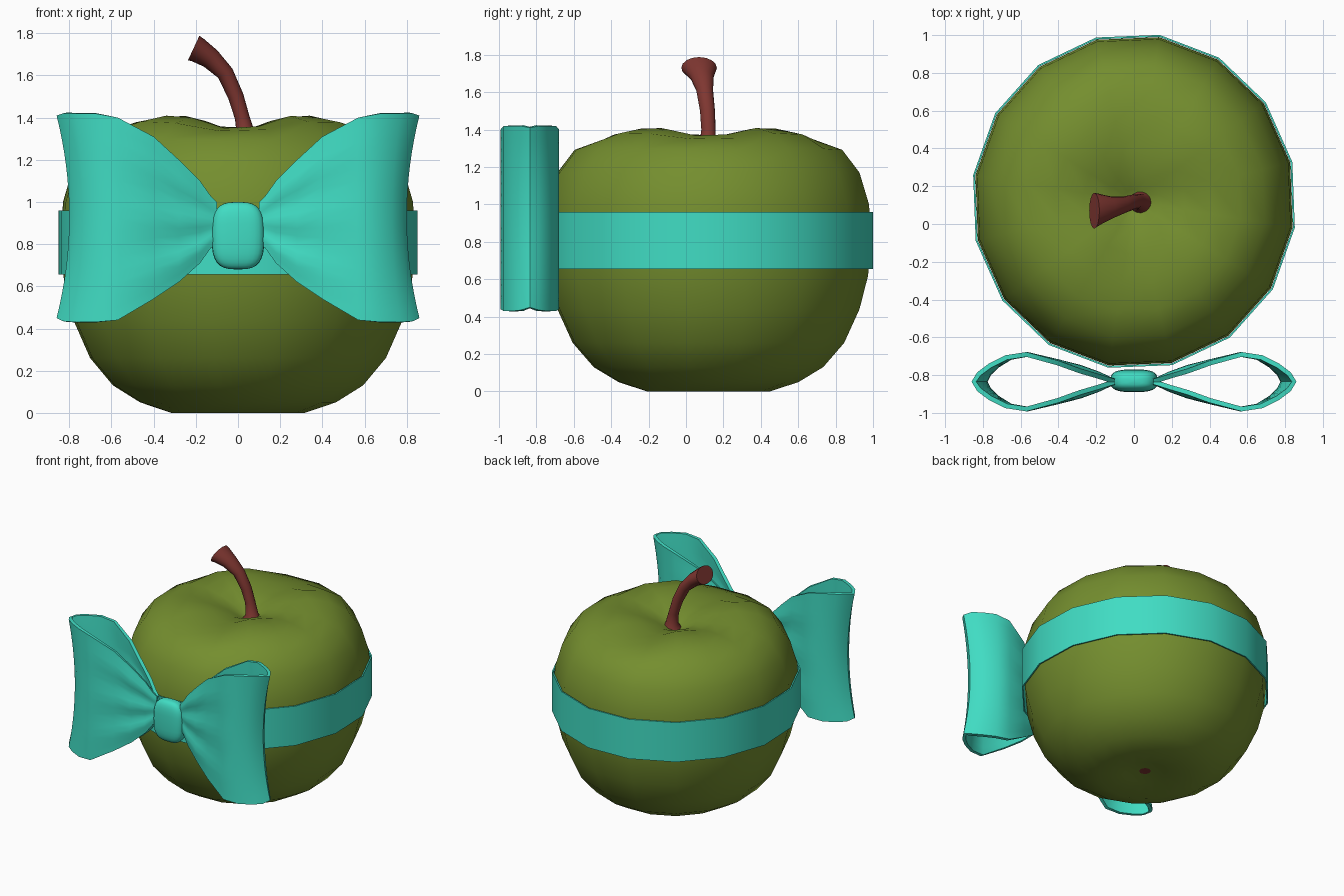
import bpy, bmesh, math
from math import sin, cos, pi, radians

if "Cube" in bpy.data.objects:
    bpy.data.objects.remove(bpy.data.objects["Cube"])

CY = 0.12                      # apple centre in y
SEG, OFF = 16, radians(13.5)   # sides of apple and ribbon


def material(name, rgb):
    m = bpy.data.materials.new(name)
    m.diffuse_color = (*rgb, 1)
    m.use_nodes = True
    m.node_tree.nodes["Principled BSDF"].inputs["Base Color"].default_value = m.diffuse_color
    return m


GREEN = material("apple_green", (0.175, 0.27, 0.028))
BROWN = material("stem_brown", (0.21, 0.037, 0.03))
TEAL = material("ribbon_teal", (0.052, 0.72, 0.55))


def grid_object(name, rows, mats, closed=True, caps=()):
    """Loft rows of points into a surface; caps lists row indices to fill."""
    bm = bmesh.new()
    vs = [[bm.verts.new(p) for p in row] for row in rows]
    n = len(rows[0])
    for a, b in zip(vs, vs[1:]):
        for j in range(n if closed else n - 1):
            k = (j + 1) % n
            bm.faces.new((a[j], a[k], b[k], b[j]))
    for c in caps:
        bm.faces.new(vs[c] if c else vs[c][::-1])
    me = bpy.data.meshes.new(name)
    bm.to_mesh(me)
    bm.free()
    ob = bpy.data.objects.new(name, me)
    bpy.context.collection.objects.link(ob)
    for m in mats:
        me.materials.append(m)
    return ob


def finish(ob, angle=45):
    bpy.ops.object.select_all(action='DESELECT')
    ob.select_set(True)
    bpy.context.view_layer.objects.active = ob
    if ob.modifiers:
        bpy.ops.object.convert(target='MESH')
    bpy.ops.object.shade_smooth_by_angle(angle=radians(angle))


# Apple body: lathed profile with four soft lobes around the top
profile = [(.04, .04), (.14, .03), (.32, 0), (.47, .05), (.60, .13), (.71, .26),
           (.79, .44), (.835, .62), (.85, .82), (.84, 1.0), (.79, 1.17), (.70, 1.30),
           (.57, 1.385), (.42, 1.414), (.27, 1.39), (.14, 1.335), (.06, 1.29), (.01, 1.27)]
rows = []
for r, z in profile:
    w = max(0, 1 - ((r - .42) / .3) ** 2) if z > 1.1 else 0
    row = []
    for i in range(SEG):
        a = OFF + 2 * pi * i / SEG
        dip = .07 if abs(sin(a)) > .7 else .05
        row.append((r * cos(a), CY + r * 1.035 * sin(a), z - w * dip * cos(2 * a) ** 2))
    rows.append(row)
apple = grid_object("apple_body", rows, [GREEN, BROWN], caps=(0, -1))
for p in apple.data.polygons:          # brown spot under the apple
    if p.center.z < .2 and math.hypot(p.center.x, p.center.y - CY) < .03:
        p.material_index = 1
finish(apple, 60)

# Stem: bent tube flaring to a slanted oval end (x, y, z, tilt, radius, y radius)
stem_path = [(.04, .11, 1.25, 0, .085, .085), (.04, .115, 1.31, 5, .045, .045),
             (.02, .12, 1.40, 12, .035, .038), (-.01, .115, 1.50, 20, .037, .04),
             (-.06, .10, 1.61, 33, .04, .045), (-.13, .085, 1.68, 50, .05, .062),
             (-.19, .075, 1.72, 62, .06, .086), (-.21, .07, 1.73, 65, .064, .095)]
rows = []
for x, y, z, tilt, rp, ry in stem_path:
    t = radians(tilt)
    rows.append([(x + rp * cos(a) * cos(t), y + ry * sin(a), z + rp * cos(a) * sin(t))
                 for a in (2 * pi * i / 16 for i in range(16))])
finish(grid_object("stem", rows, [BROWN], caps=(0, -1)))

# Ribbon band: thin ring around the apple
rows = []
for d, z in ((0, .655), (.01, .655), (.01, .96), (0, .96), (0, .655)):
    rows.append([((.852 + d) * cos(a), CY + (.882 + d) * sin(a), z)
                 for a in (OFF + 2 * pi * i / SEG for i in range(SEG))])
finish(grid_object("ribbon_band", rows, [TEAL]))

# Bow loops: open lens-shaped tubes (x, half depth, bottom, top), mirrored
stations = [(.10, .015, .80, 1.0), (.13, .025, .78, 1.03), (.18, .045, .71, 1.10),
            (.28, .078, .62, 1.20), (.40, .115, .54, 1.31), (.57, .157, .44, 1.40),
            (.68, .14, .43, 1.42), (.77, .095, .43, 1.42), (.83, .05, .435, 1.42),
            (.86, 0, .45, 1.41)]
path = [(s, -1) for s in stations] + [(s, 1) for s in stations[-2::-1]]
NV = 16
rows = []
for j in range(NV + 1):
    v = 2 * j / NV - 1
    row = []
    for (x, hy, lo, hi), side in path:
        pinch = .06 * (1 - v * v) * max(0, (x - .4) / .46) ** 2
        fold = 1 + .18 * cos(3 * pi * v) * max(0, 1 - abs(x - .22) / .22)
        row.append((x - pinch, -.835 + side * hy * fold, (lo + hi) / 2 + v * (hi - lo) / 2))
    rows.append(row)
bow = grid_object("bow_loops", rows, [TEAL], closed=False)
solid = bow.modifiers.new("thickness", 'SOLIDIFY')
solid.thickness, solid.offset = .025, -1
bow.modifiers.new("mirror", 'MIRROR').use_mirror_merge = False
finish(bow)

# Bow knot: rounded block
bpy.ops.mesh.primitive_uv_sphere_add(segments=24, ring_count=16, radius=1)
knot = bpy.context.object
knot.name = "bow_knot"
for vert in knot.data.vertices:
    q = [math.copysign(abs(c) ** .65, c) for c in vert.co]
    vert.co = (.125 * q[0], -.83 + .06 * q[1], .84 + .16 * q[2])
knot.data.materials.append(TEAL)
finish(knot, 80)
